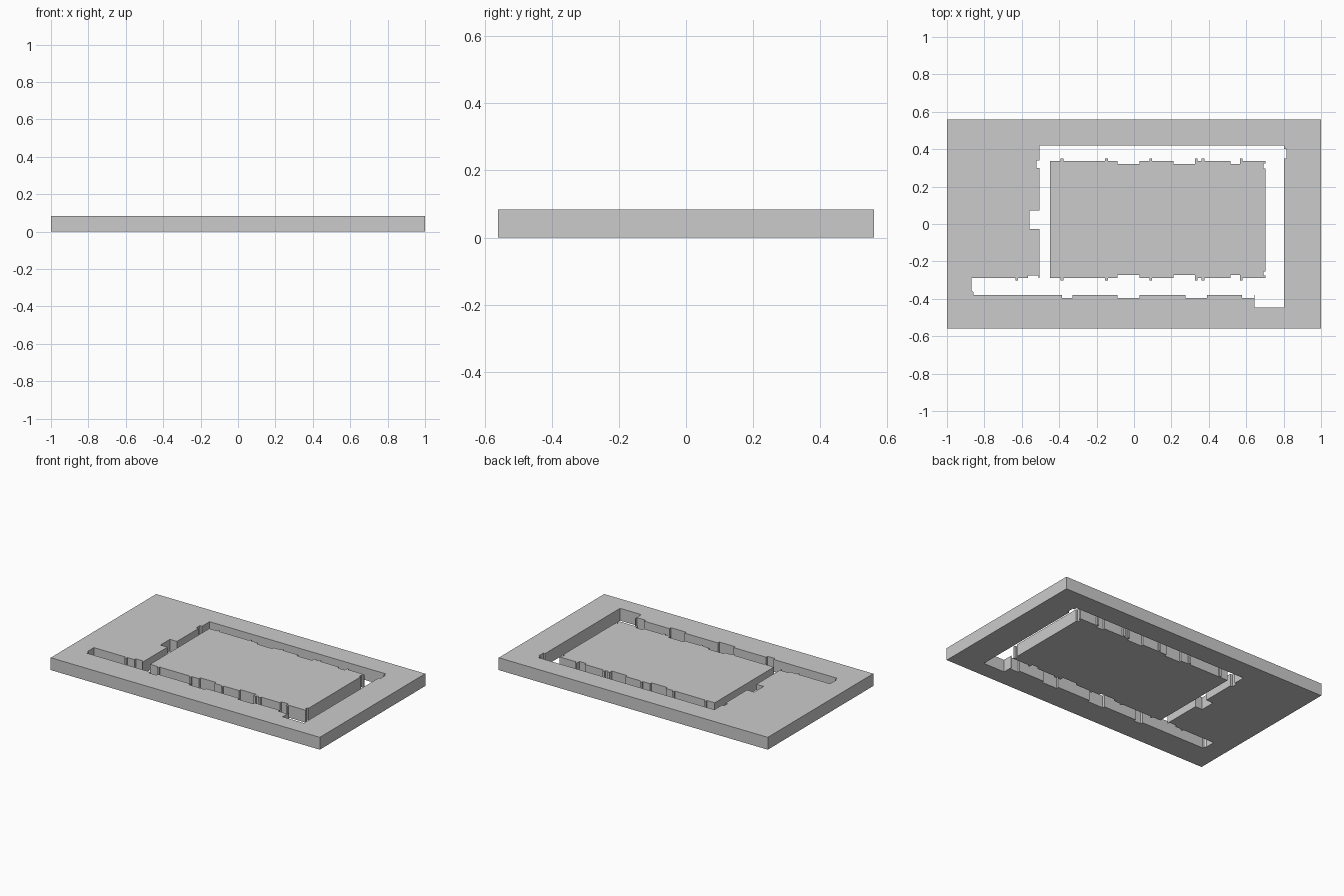
import bpy
import bmesh

if "Cube" in bpy.data.objects:
    bpy.data.objects.remove(bpy.data.objects["Cube"])

HEIGHT = 0.083


def stepped(start, end, level, steps, vertical=False):
    """Straight edge from start to end, with rectangular steps (from, to, level)."""
    pts = [(start, level)]
    for s, e, lv in steps:
        pts += [(s, level), (s, lv), (e, lv), (e, level)]
    pts.append((end, level))
    return [(v, u) for u, v in pts] if vertical else pts


def clean(points):
    out = []
    for p in points:
        if not out or max(abs(p[0] - out[-1][0]), abs(p[1] - out[-1][1])) > 1e-5:
            out.append(p)
    return out[:-1] if out[0] == out[-1] else out


def make_plate(name, loops):
    """Fill the outline (and any hole loops), then extrude upward."""
    bm = bmesh.new()
    edges = []
    for loop in loops:
        vs = [bm.verts.new((x, y, 0)) for x, y in clean(loop)]
        edges += [bm.edges.new((a, b)) for a, b in zip(vs, vs[1:] + vs[:1])]
    bmesh.ops.triangle_fill(bm, edges=edges, use_beauty=True, normal=(0, 0, 1))
    res = bmesh.ops.extrude_face_region(bm, geom=bm.faces[:], use_keep_orig=True)
    top = [g for g in res["geom"] if isinstance(g, bmesh.types.BMVert)]
    bmesh.ops.translate(bm, verts=top, vec=(0, 0, HEIGHT))
    bmesh.ops.recalc_face_normals(bm, faces=bm.faces[:])
    mesh = bpy.data.meshes.new(name)
    bm.to_mesh(mesh)
    bm.free()
    obj = bpy.data.objects.new(name, mesh)
    bpy.context.collection.objects.link(obj)
    return obj


# Outer frame with the stepped channel opening
rim = [(-1, -0.56), (1, -0.56), (1, 0.56), (-1, 0.56)]
opening = (
    stepped(-0.857, 0.645, -0.38,
            [(-0.385, -0.33, -0.396), (-0.087, 0.03, -0.396),
             (0.276, 0.39, -0.396), (0.578, 0.641, -0.396)])
    + [(0.645, -0.447)]
    + stepped(-0.447, 0.42, 0.803, [(0.35, 0.40, 0.816)], vertical=True)
    + stepped(0.42, -0.29, -0.505,
              [(0.34, 0.30, -0.521), (0.073, -0.027, -0.558)], vertical=True)
    + [(-0.508, -0.29)]
    + stepped(-0.508, -0.868, -0.29,
              [(-0.51, -0.567, -0.275), (-0.62, -0.633, -0.302)])
    + [(-0.868, -0.355), (-0.857, -0.365)]
)
make_plate("outer_frame", [rim, opening])

# Inner block: wide recesses and small teeth repeat on both long sides
recesses = [(-0.087, 0.03), (0.212, 0.325), (0.515, 0.567)]
teeth = [(-0.392, -0.378), (-0.155, -0.14), (0.083, 0.097),
         (0.326, 0.34), (0.36, 0.376), (0.568, 0.58)]


def long_side(level, outward):
    steps = [(a, b, level - 0.016 * outward) for a, b in recesses]
    steps += [(a, b, level + 0.011 * outward) for a, b in teeth]
    return stepped(-0.45, 0.704, level, sorted(steps))


right_side = stepped(-0.29, 0.338, 0.704,
                     [(-0.275, -0.255, 0.693), (0.298, 0.324, 0.693)], vertical=True)
make_plate("inner_block", [long_side(-0.29, -1) + right_side + long_side(0.338, 1)[::-1]])
